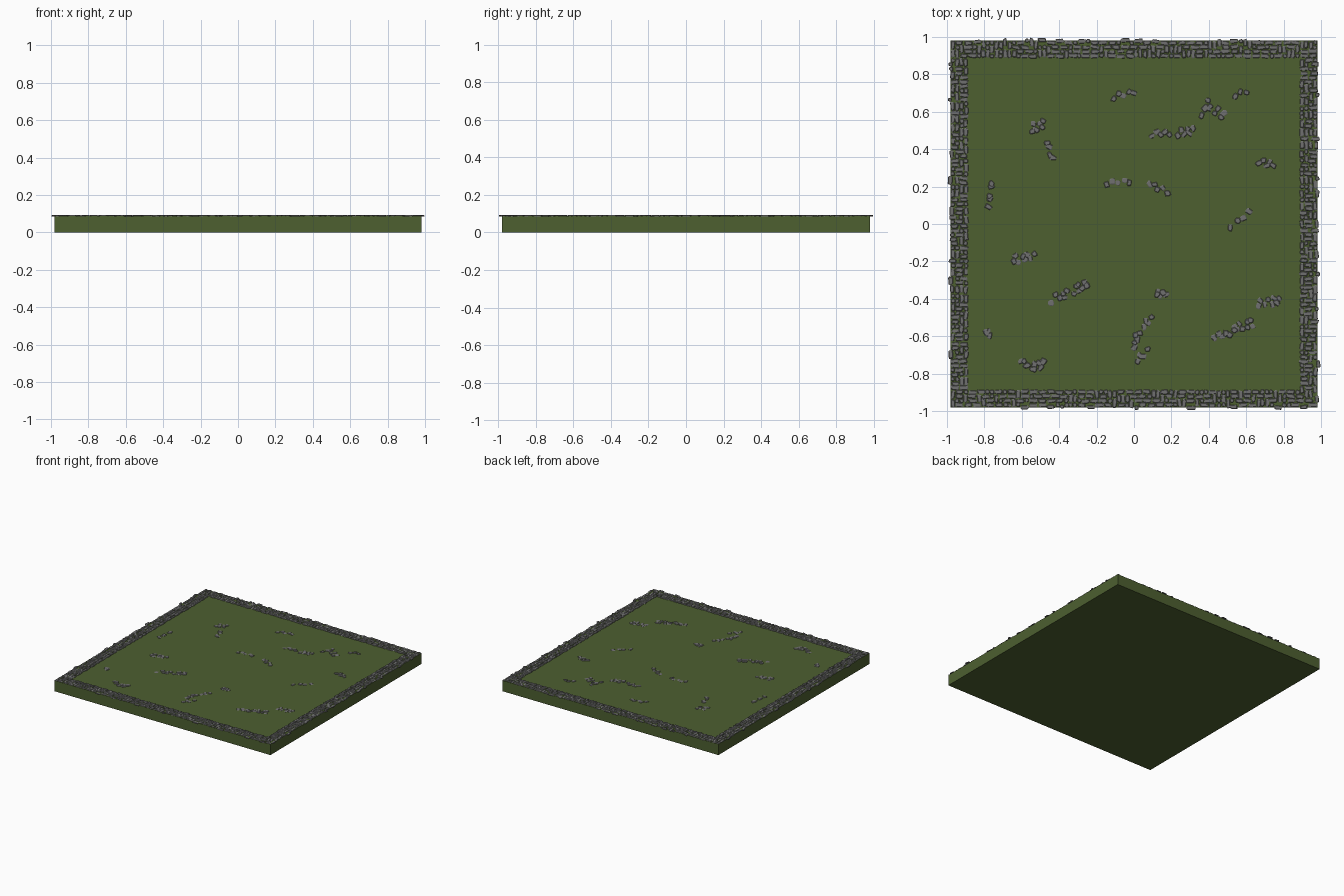
import bpy, bmesh, math, random
from mathutils import Vector

if "Cube" in bpy.data.objects:
    bpy.data.objects.remove(bpy.data.objects["Cube"])

random.seed(7)
HALF, INNER, TOP, FIELD = 0.98, 0.888, 0.088, 0.086


def material(name, rgb):
    m = bpy.data.materials.new(name)
    m.diffuse_color = (*rgb, 1)
    m.use_nodes = True
    m.node_tree.nodes["Principled BSDF"].inputs["Base Color"].default_value = m.diffuse_color
    return m


grass = material("grass_green", (0.075, 0.115, 0.03))
grey = material("stone_grey", (0.16, 0.16, 0.16))


def finish(bm, name, mat):
    bmesh.ops.recalc_face_normals(bm, faces=bm.faces)
    me = bpy.data.meshes.new(name)
    bm.to_mesh(me)
    bm.free()
    me.materials.append(mat)
    ob = bpy.data.objects.new(name, me)
    bpy.context.collection.objects.link(ob)
    return ob


def add_stone(bm, x, y, w, d, base, rise, angle=0.0):
    """Flat cobble: eight-sided outline with a chamfered top."""
    hw, hd, c = w / 2, d / 2, min(w, d) * 0.24
    outline = [(hw, c - hd), (hw, hd - c), (hw - c, hd), (c - hw, hd),
               (-hw, hd - c), (-hw, c - hd), (c - hw, -hd), (hw - c, -hd)]
    outline = [(px + random.uniform(-.1, .1) * w, py + random.uniform(-.1, .1) * d)
               for px, py in outline]
    ca, sa = math.cos(angle), math.sin(angle)
    rings = []
    for s, z in ((1, base), (1, base + rise * 0.55), (0.78, base + rise)):
        ring = []
        for px, py in outline:
            vx = x + s * (px * ca - py * sa)
            vy = y + s * (px * sa + py * ca)
            ring.append(bm.verts.new((max(-1, min(1, vx)), max(-1, min(1, vy)), z)))
        rings.append(ring)
    for lo, hi in zip(rings, rings[1:]):
        for i in range(8):
            j = (i + 1) % 8
            bm.faces.new((lo[i], lo[j], hi[j], hi[i]))
    bm.faces.new(rings[0][::-1])
    bm.faces.new(rings[-1])


# Grass slab with a shallow inset lawn inside the border
bm = bmesh.new()
bmesh.ops.create_cube(bm, size=1)
for v in bm.verts:
    v.co = Vector((v.co.x * 2 * HALF, v.co.y * 2 * HALF, (v.co.z + 0.5) * TOP))
bm.normal_update()
top = [f for f in bm.faces if f.normal.z > 0.9]
bmesh.ops.inset_region(bm, faces=top, thickness=HALF - INNER)
lip = bmesh.ops.extrude_face_region(bm, geom=top)
bmesh.ops.delete(bm, geom=top, context='FACES')
for g in lip["geom"]:
    if isinstance(g, bmesh.types.BMVert):
        g.co.z = FIELD
finish(bm, "grass_slab", grass)

# Border paving: random one- and two-cell cobbles on a ring-shaped grid
N, ROWS = 84, 4
CELL = 2 * HALF / N
free = {(i, j) for i in range(N) for j in range(N)
        if min(i, j, N - 1 - i, N - 1 - j) < ROWS}
bm = bmesh.new()
for i, j in sorted(free):
    if (i, j) not in free:
        continue
    free.discard((i, j))
    w = d = 1
    if random.random() < 0.75:
        choices = [(1, 0), (0, 1)]
        random.shuffle(choices)
        for di, dj in choices:
            if (i + di, j + dj) in free:
                free.discard((i + di, j + dj))
                w, d = 1 + di, 1 + dj
                break
    x = -HALF + (i + w / 2) * CELL
    y = -HALF + (j + d / 2) * CELL
    # Some edge cobbles overhang the slab slightly
    if max(abs(x), abs(y)) > HALF - 0.03 and random.random() < 0.25:
        push = random.uniform(0.005, 0.016)
        if abs(x) > abs(y):
            x += math.copysign(push, x)
        else:
            y += math.copysign(push, y)
    k = random.uniform(0.84, 0.97)
    add_stone(bm, x + random.uniform(-.002, .002), y + random.uniform(-.002, .002),
              w * CELL * k, d * CELL * k, TOP - 0.002,
              random.uniform(0.005, 0.008), random.uniform(-.1, .1))
finish(bm, "border_cobbles", grey)

# Loose stones on the lawn: each trail is (x1, y1, x2, y2, count)
trails = [
    (-.11, .68, 0, .71, 5), (.36, .59, .40, .65, 4), (.39, .63, .48, .58, 6),
    (.54, .69, .60, .71, 3), (-.54, .51, -.48, .54, 6), (-.46, .44, -.44, .35, 4),
    (.10, .48, .19, .49, 5), (.24, .49, .31, .50, 6), (.67, .33, .75, .32, 5),
    (-.76, .22, -.78, .10, 5), (-.15, .22, -.02, .23, 5), (.08, .22, .18, .17, 5),
    (.52, -.01, .61, .06, 4), (-.65, -.19, -.54, -.17, 8), (-.44, -.40, -.35, -.37, 6),
    (-.33, -.36, -.25, -.32, 7), (.12, -.37, .17, -.37, 5), (.67, -.43, .78, -.41, 8),
    (.05, -.54, .09, -.51, 4), (0, -.64, .03, -.59, 6), (.02, -.73, .07, -.68, 4),
    (.43, -.60, .51, -.59, 5), (.53, -.56, .64, -.53, 9), (-.79, -.57, -.77, -.59, 3),
    (-.60, -.73, -.57, -.76, 4), (-.54, -.76, -.48, -.75, 8)]
bm = bmesh.new()
for x1, y1, x2, y2, n in trails:
    spread = 0.022 if n > 5 else 0.012
    for i in range(n):
        t = i / (n - 1)
        add_stone(bm, x1 + (x2 - x1) * t + random.uniform(-spread, spread) * 0.5,
                  y1 + (y2 - y1) * t + (spread if i % 2 else -spread) * random.uniform(.3, 1),
                  random.uniform(.026, .036), random.uniform(.022, .03),
                  FIELD - 0.002, random.uniform(.004, .007), random.uniform(0, math.pi))
finish(bm, "lawn_stones", grey)
